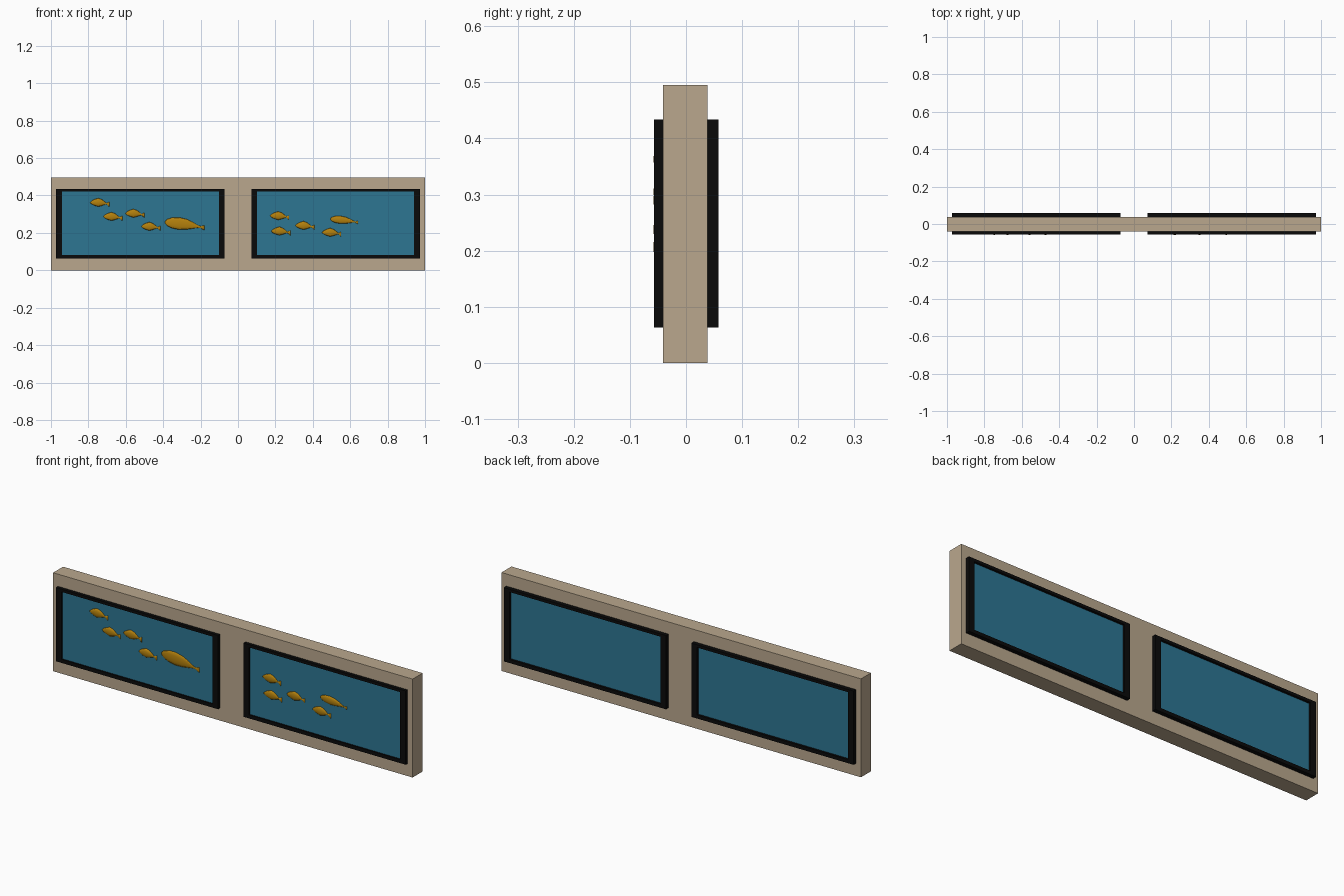
import bpy, bmesh, math
from mathutils import Vector

if "Cube" in bpy.data.objects:
    bpy.data.objects.remove(bpy.data.objects["Cube"])


def material(name, rgb):
    m = bpy.data.materials.new(name)
    m.diffuse_color = (*rgb, 1)
    m.use_nodes = True
    m.node_tree.nodes["Principled BSDF"].inputs["Base Color"].default_value = m.diffuse_color
    return m


TAN = material("tan_wall", (0.49, 0.39, 0.27))
BLACK = material("black_frame", (0.003, 0.003, 0.003))
BLUE = material("blue_water", (0.026, 0.18, 0.29))
GOLD = material("gold_fish", (0.46, 0.22, 0.004))


def finish(bm, name, mat):
    bmesh.ops.recalc_face_normals(bm, faces=bm.faces)
    me = bpy.data.meshes.new(name)
    bm.to_mesh(me)
    bm.free()
    me.materials.append(mat)
    ob = bpy.data.objects.new(name, me)
    bpy.context.collection.objects.link(ob)
    return ob


def box(name, x, y, z, mat):
    bm = bmesh.new()
    bmesh.ops.create_cube(bm, size=1)
    for v in bm.verts:
        v.co = [(a + b) / 2 + c * (b - a) for (a, b), c in zip((x, y, z), v.co)]
    return finish(bm, name, mat)


def frame(name, outer, inner, y, mat):
    """Rectangular ring; outer and inner are (x0, x1, z0, z1)."""
    bm = bmesh.new()
    rings = []
    for (x0, x1, z0, z1), yy in ((outer, y[0]), (inner, y[0]), (inner, y[1]), (outer, y[1])):
        rings.append([bm.verts.new((px, yy, pz))
                      for px, pz in ((x0, z0), (x1, z0), (x1, z1), (x0, z1))])
    for i in range(4):
        a, b = rings[i], rings[(i + 1) % 4]
        for k in range(4):
            n = (k + 1) % 4
            bm.faces.new((a[k], a[n], b[n], b[k]))
    return finish(bm, name, mat)


# Fish profiles: (position along length, half height / height, sag / height)
SMALL = [(0, .03, 0), (.08, .2, .01), (.22, .36, .02), (.42, .5, .02), (.6, .38, 0),
         (.74, .2, -.06), (.84, .07, -.13), (.93, .2, -.18), (1, .28, -.2)]
SLIM = [(0, .08, .1), (.06, .28, .08), (.18, .43, .05), (.36, .5, 0), (.55, .42, -.06),
        (.7, .27, -.14), (.82, .12, -.23), (.9, .07, -.29), (.95, .14, -.32), (1, .19, -.34)]


def fish(name, x0, x1, z, height, profile, y, depth):
    """Loft elliptical sections from the nose to the tail."""
    bm = bmesh.new()
    rings = []
    for t, h, sag in profile:
        d = depth * (min(1, h * 2) if t < .8 else .3)
        rings.append([bm.verts.new((x0 + t * (x1 - x0),
                                    y + d * math.cos(k * math.tau / 12),
                                    z + height * (sag + h * math.sin(k * math.tau / 12))))
                      for k in range(12)])
    for a, b in zip(rings, rings[1:]):
        for k in range(12):
            n = (k + 1) % 12
            bm.faces.new((a[k], a[n], b[n], b[k]))
    bm.faces.new(rings[0])
    bm.faces.new(rings[-1])
    for f in bm.faces:
        f.smooth = True
    return finish(bm, name, GOLD)


# Wall
box("wall", (-1, 1), (-.041, .038), (0, .495), TAN)

# Framed tank windows on both faces
for side, x0, x1 in (("left", -.973, -.071), ("right", .071, .973)):
    outer = (x0, x1, .063, .434)
    inner = (x0 + .031, x1 - .031, .081, .42)
    for face, ya, yb, yg in (("front", -.057, -.041, -.050), ("back", .038, .058, .047)):
        frame(f"{side}_{face}_frame", outer, inner, (ya, yb), BLACK)
        g = sorted((yg, ya + .016 if face == "front" else yb - .02))
        box(f"{side}_{face}_water", inner[:2], g, inner[2:], BLUE)

# Fish swimming on the front panes
small_fish = [(-.79, .362), (-.72, .287), (-.602, .304), (-.517, .234),
              (.172, .291), (.178, .209), (.307, .239), (.45, .202)]
for i, (x, z) in enumerate(small_fish):
    fish(f"small_fish_{i + 1}", x, x + .102, z, .046, SMALL, -.050, .008)
fish("large_fish", -.39, -.18, .25, .066, SLIM, -.050, .007)
fish("medium_fish", .494, .642, .27, .042, SLIM, -.050, .007)
